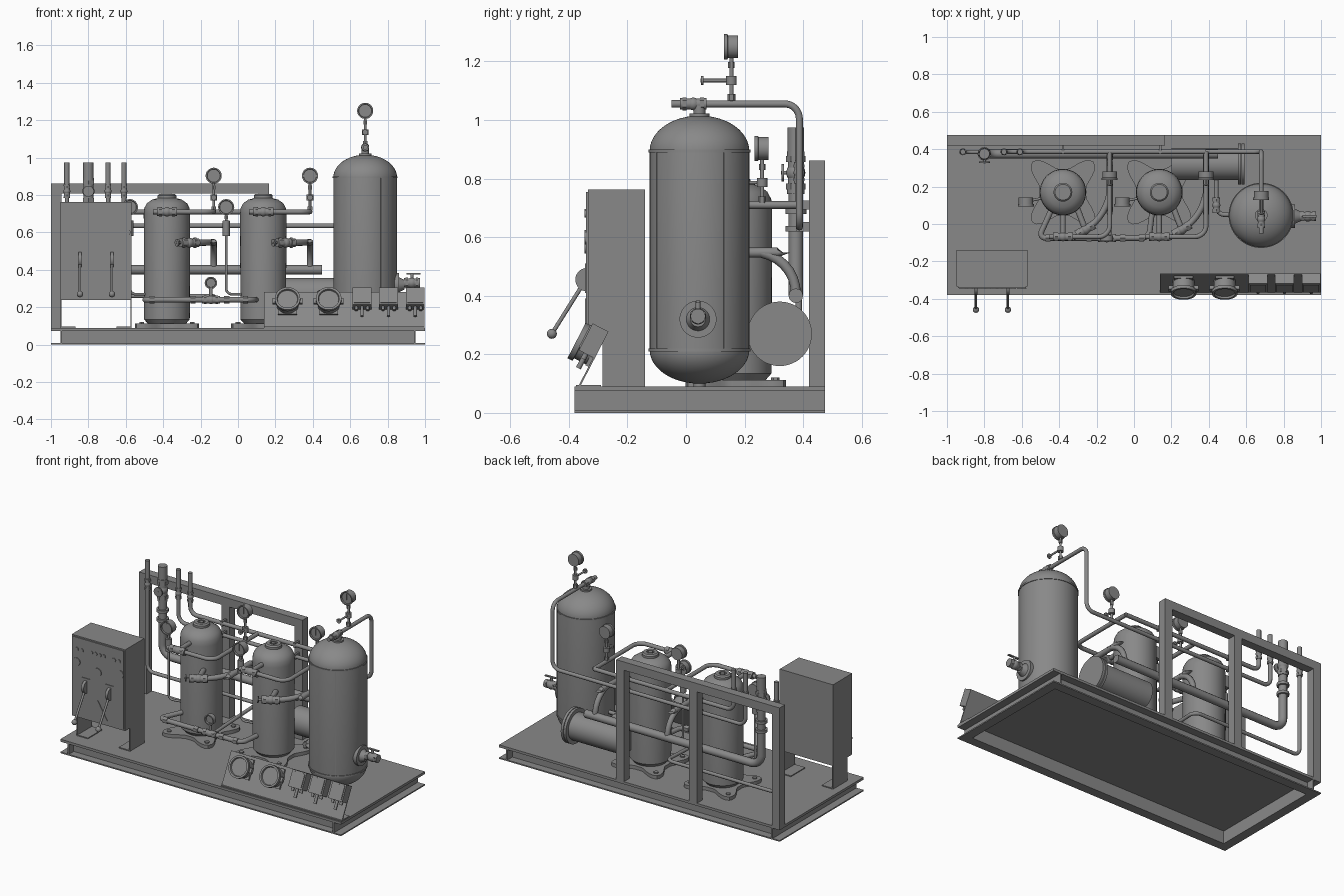
import bpy, bmesh, math
from mathutils import Vector as V, Matrix

if "Cube" in bpy.data.objects:
    bpy.data.objects.remove(bpy.data.objects["Cube"])

def finish(name, bm, M=None):
    if M: bm.transform(M)
    bmesh.ops.recalc_face_normals(bm, faces=bm.faces)
    me = bpy.data.meshes.new(name); bm.to_mesh(me); bm.free()
    ob = bpy.data.objects.new(name, me); bpy.context.collection.objects.link(ob)
    return ob

def box(name, lo, hi, M=None):
    lo, hi = V(lo), V(hi); bm = bmesh.new()
    bmesh.ops.create_cube(bm, size=1, matrix=Matrix.Translation((lo + hi) / 2) @ Matrix.Diagonal((*(hi - lo), 1)))
    return finish(name, bm, M)

def cyl(name, a, b, r, r2=None, seg=28, M=None):
    a, b = V(a), V(b); d = b - a; bm = bmesh.new()
    T = Matrix.Translation((a + b) / 2) @ d.to_track_quat('Z', 'Y').to_matrix().to_4x4()
    bmesh.ops.create_cone(bm, cap_ends=True, segments=seg, radius1=r, radius2=r if r2 is None else r2, depth=d.length, matrix=T)
    return finish(name, bm, M)

def ball(name, p, r):
    bm = bmesh.new()
    bmesh.ops.create_uvsphere(bm, u_segments=20, v_segments=12, radius=r, matrix=Matrix.Translation(p))
    return finish(name, bm)

def lathe(name, prof, origin, seg=64, M=None):
    bm = bmesh.new(); vs = [bm.verts.new((r, 0, z)) for r, z in prof]
    es = [bm.edges.new(p) for p in zip(vs, vs[1:])]
    bmesh.ops.spin(bm, geom=vs + es, axis=(0, 0, 1), cent=(0, 0, 0), steps=seg, angle=math.tau)
    bmesh.ops.remove_doubles(bm, verts=bm.verts, dist=1e-5)
    return finish(name, bm, Matrix.Translation(origin) if M is None else M @ Matrix.Translation(origin))

def extrude(name, pts, depth, M):
    bm = bmesh.new(); f = bm.faces.new([bm.verts.new((x, y, 0)) for x, y in pts])
    g = bmesh.ops.extrude_face_region(bm, geom=[f])['geom']
    bmesh.ops.translate(bm, verts=[v for v in g if isinstance(v, bmesh.types.BMVert)], vec=(0, 0, depth))
    return finish(name, bm, M)

def pipe(name, pts, r, bend=0.045):
    """Round tube along straight runs with rounded corners."""
    pts = [V(p) for p in pts]; path = [pts[0]]
    for a, b, c in zip(pts, pts[1:], pts[2:]):
        k = min(bend, (a - b).length * .95, (c - b).length * .95)
        p, q = b + (a - b).normalized() * k, b + (c - b).normalized() * k
        for i in range(9):
            t = i / 8; w = 1.41 * t * (1 - t)   # rational curve: a true arc for right angles
            path.append((p * (1-t)**2 + b * w + q * t*t) / ((1-t)**2 + w + t*t))
    path.append(pts[-1])
    cu = bpy.data.curves.new(name, 'CURVE'); cu.dimensions = '3D'
    cu.bevel_depth = r; cu.bevel_resolution = 4; cu.use_fill_caps = True
    s = cu.splines.new('POLY'); s.points.add(len(path) - 1)
    for sp, p in zip(s.points, path): sp.co = (*p, 1)
    ob = bpy.data.objects.new(name, cu); bpy.context.collection.objects.link(ob)

def wheel(name, p, d, r=.02):
    p, d = V(p), V(d).normalized()
    cyl(name + "_hub", p - d * .04, p + d * .006, .006, seg=14)
    cyl(name, p - d * .004, p + d * .004, r)

def valve(name, p, axis, r, half=.04, stem=None):
    p, d = V(p), V(axis).normalized()
    cyl(name + "_body", p - d * half, p + d * half, r * 1.3)
    for s in (-1, 1):
        cyl(name + "_union", p + d * s * half * .6, p + d * s * half * .95, r * 1.6, seg=6)
        cyl(name + "_collar", p + d * s * half * .95, p + d * s * half * 1.2, r * 1.4)
    ball(name + "_core", p, r * 1.55)
    if stem: wheel(name + "_wheel", p + V(stem), stem, r * 1.4)

def gauge(name, x, y, z, zb, knob=None):
    F = Matrix.Translation((x, y, z)) @ Matrix.Rotation(math.pi / 2, 4, 'X')
    lathe(name + "_drum", [(0, -.022), (.039, -.022), (.039, .012), (.043, .014), (.043, .026), (.036, .026), (.034, .018), (0, .018)], (0, 0, 0), 40, F)
    box(name + "_pointer", (x - .002, y - .022, z - .01), (x + .002, y - .018, z + .028))
    cyl(name + "_stem", (x, y, zb), (x, y, z - .035), .007, seg=16)
    for f, r, h in ((.12, .014, .022), (.5, .018, .03), (.85, .011, .02)):
        c = zb + (z - .04 - zb) * f
        cyl(name + "_nut", (x, y, c - h / 2), (x, y, c + h / 2), r, seg=6 if f != .5 else 24)
    if knob:
        c = (zb + z - .04) / 2
        wheel(name + "_knob", (x, y - knob, c), (0, -1, 0), .015)
        cyl(name + "_spindle", (x, y, c), (x, y - knob, c), .006, seg=14)

# Base skid: deck and channels opening outward on all four sides
box("deck", (-1, -.38, .082), (1, .475, .09))
for s in (-1, 1):
    box("side_web", (s*.94, -.38, 0), (s*.95, .475, .085))
    for z in (0, .074): box("side_flange", (s*.94, -.38, z), (s, .475, z + .008))
for y, i in ((-.38, 1), (.475, -1)):
    box("long_web", (-.945, y + i*.05, 0), (.945, y + i*.06, .085))
    for z in (0, .074): box("long_flange", (-.945, y, z), (.945, y + i*.06, z + .008))

# Rear pipe frame
for x in (-1, -.41, .11): box("frame_post", (x, .42, .09), (x + .055, .475, .81))
box("frame_beam", (-1, .42, .808), (.165, .475, .862))

# Control cabinet
box("cabinet", (-.95, -.335, .24), (-.57, -.14, .763))
box("cabinet_door", (-.942, -.341, .248), (-.578, -.335, .755))
for x, i in ((-.95, 1), (-.57, -1)):
    box("cabinet_leg", (x, -.285, .09), (x + i*.006, -.14, .24))
    box("cabinet_foot", (x, -.285, .09), (x + i*.08, -.14, .096))
for x in (-.91, -.875, -.645, -.61): cyl("indicator", (x, -.341, .68), (x, -.346, .68), .013)
for x in (-.91, -.60): cyl("selector", (x, -.341, .60), (x, -.346, .60), .025)
for i in range(4): cyl("push_button", (-.805 + i*.03, -.341, .685), (-.805 + i*.03, -.346, .685), .011)
cyl("cabinet_meter", (-.76, -.341, .57), (-.76, -.346, .57), .026)
for x in (-.845, -.674):
    box("switch_plate", (x - .03, -.345, .41), (x + .03, -.341, .51))
    cyl("switch_pivot", (x - .009, -.338, .455), (x + .009, -.338, .455), .04)
    cyl("switch_lever", (x, -.345, .45), (x, -.455, .275), .007, seg=14)
    ball("lever_knob", (x, -.458, .27), .017)
R = Matrix.Translation((-.76, -.341, 0)) @ Matrix.Rotation(math.pi / 2, 4, 'X')
extrude("warning_plate", ((-.07, .275), (.07, .275), (0, .39)), .004, R)

# Sloped operator console
u, n = V((0, .459, .888)), V((0, -.888, .459))
C = Matrix.Translation((0, -.363, .1)) @ Matrix(((1, 0, 0), (0, u.y, n.y), (0, u.z, n.z))).to_4x4()
box("console_plate", (.14, -.008, -.006), (.998, .203, 0), C)
box("console_foot", (.14, -.375, .09), (.998, -.29, .096))
for x in (.265, .485):
    box("meter_back", (x - .05, .065, 0), (x + .05, .187, .012), C)
    lathe("meter_drum", [(.058, 0), (.058, .056), (.068, .058), (.068, .077), (.056, .077), (.053, .066), (0, .066)], (x, .126, 0), 44, C)
    for s in (-1, 1): box("meter_lug", (x + s*.055, .11, .035), (x + s*.08, .14, .055), C)
for x in (.663, .805, .948):
    box("switch_box", (x - .05, .1, 0), (x + .05, .203, .055), C)
    box("switch_cover", (x - .042, .11, .055), (x + .042, .195, .06), C)
    for d in (-.03, 0, .03):
        cyl("cable_gland", (x + d, .1, .028), (x + d, .08 if d else .045, .028), .009, seg=12, M=C)

# Large receiver vessel
X, Y = .68, .046
dome = [(.17 * math.cos(t), math.sin(t)) for t in [i * math.pi / 24 for i in range(13)]]
lathe("receiver_tank", [(max(r, 0), .215 - .115*h) for r, h in dome[::-1]] + [(max(r, 0), .895 + .12*h) for r, h in dome], (X, Y, 0), 72)
for z in (.215, .895): lathe("tank_band", [(.165, z - .005), (.174, z - .005), (.174, z + .005), (.165, z + .005)], (X, Y, 0), 72)
for a in (-60, 30):
    box("tank_seam", (.166, -.003, .22), (.172, .003, .89), Matrix.Translation((X, Y, 0)) @ Matrix.Rotation(math.radians(a), 4, 'Z'))
cyl("tank_pedestal", (X, Y, .09), (X, Y, .105), .02)
# Side outlet
cyl("outlet_pad", (X + .155, Y - .005, .32), (X + .18, Y - .005, .32), .063, seg=40)
cyl("outlet_neck", (X + .18, Y - .005, .32), (X + .21, Y - .005, .32), .04, .026)
valve("outlet_valve", (.93, Y - .005, .33), (1, 0, 0), .018, .035)
cyl("outlet_stem", (.93, Y - .005, .33), (.93, Y - .005, .38), .008, seg=14)
box("outlet_handle", (.9, Y - .012, .376), (.975, Y + .002, .383))
# Top tee, relief valve and gauge
cyl("top_nozzle", (X, Y, 1), (X, Y, 1.05), .02)
cyl("top_flange", (X, Y, 1.01), (X, Y, 1.022), .034)
valve("relief_valve", (X, .025, 1.055), (0, 1, 0), .014, .038)
cyl("relief_cap", (X, -.05, 1.055), (X, -.01, 1.055), .013)
gauge("receiver_gauge", X, .155, 1.25, 1.06, .1)
pipe("receiver_pipe", ((X, .05, 1.055), (X, .387, 1.055), (X, .387, .635), (-.695, .387, .635), (-.695, .387, .97)), .012, .05)

# Twin filter tanks with their pipework
for k, dx in (("left", 0), ("right", .515)):
    x, y = -.38 + dx, .17
    lathe(k + "_filter_tank", [(0, .11), (.10, .11), (.122, .135), (.124, .70), (.121, .73), (.108, .755), (.08, .775), (.05, .783), (.05, .797), (.042, .805), (.022, .805), (.022, .797), (0, .797)], (x, y, 0), 56)
    cyl(k + "_cap_plug", (x, y, .78), (x, y, .805), .015, seg=6)
    star = []
    for i in range(64):
        t = i * math.tau / 64; r = .125 + .105 * ((1 + math.cos(4*t - math.pi)) / 2)**2
        star.append((r * math.cos(t), r * math.sin(t)))
    extrude(k + "_foot_plate", star, .022, Matrix.Translation((x, y, .09)))
    for sx in (-1, 1):
        for sy in (-1, 1): cyl(k + "_foot_bolt", (x + sx*.135, y + sy*.135, .11), (x + sx*.135, y + sy*.135, .12), .014, seg=6)
    # upper run to the rear header
    cyl(k + "_upper_stub", (x, .06, .71), (x, -.065, .71), .014)
    valve(k + "_upper_valve", (x, -.068, .71), (1, 0, 0), .016, .045)
    e = -.13 + dx
    pipe(k + "_upper_pipe", ((x - .075, -.068, .71), (e, -.068, .71), (e, .387, .71)), .013, .06)
    gauge(k + "_upper_gauge", e, .26, .903, .71, .05)
    # middle run sweeping down to the main header
    cyl(k + "_middle_stub", (x + .07, .1, .545), (x + .12, -.03, .545), .016)
    valve(k + "_middle_valve", (x + .12, -.03, .545), (.85, .5, 0), .017, .045)
    wheel(k + "_middle_wheel", (x + .055, -.068, .545), (-.85, -.5, 0), .02)
    pipe(k + "_middle_pipe", ((x + .1, -.04, .545), (e, .045, .545), (e, .2, .548), (e, .375, .548), (e, .375, .4)), .017, .14)
    # small sampling line and gauge
    g = -.578 + dx
    gauge(k + "_lower_gauge", g, .12, .735, .6)
    cyl(k + "_sample_body", (g, .12, .58), (g, .12, .66), .019, seg=12)
    pipe(k + "_sample_pipe", ((g, .12, .6), (g, .12, .27), (x - .1, .14, .27)), .007, .03)

# Lower front manifold with drain handwheel
pipe("lower_manifold", ((-.44, .08, .24), (-.51, -.075, .24), (.08, -.075, .24), (.1, .09, .24)), .015, .04)
for x in (-.46, -.24, -.06, .04): cyl("manifold_union", (x - .014, -.075, .24), (x + .014, -.075, .24), .021, seg=6)
valve("drain_valve", (-.145, -.075, .24), (1, 0, 0), .015, .04)
cyl("drain_stem", (-.145, -.075, .24), (-.145, -.075, .31), .009)
lathe("drain_wheel", [(0, 0), (.033, 0), (.033, .028), (.026, .028), (.024, .018), (0, .018)], (0, 0, 0), 36, Matrix.Translation((-.145, -.062, .33)) @ Matrix.Rotation(math.pi / 2, 4, 'X'))

# Rear headers and risers
pipe("drain_riser", ((-.915, .385, .97), (-.915, .385, .26), (-.13, .385, .26), (-.13, -.075, .24)), .011)
pipe("upper_header", ((-.61, .387, .97), (-.61, .387, .71), (.385, .387, .71)), .013)
pipe("main_header", ((-.8, .375, .97), (-.8, .375, .4), (.45, .375, .4)), .025, .07)
valve("main_valve", (-.8, .375, .82), (0, 0, 1), .021, .06, (0, -.045, 0))
for z in (.62, .68): cyl("main_flange", (-.8, .375, z), (-.8, .375, z + .018), .036)
cyl("main_riser_end", (-.8, .375, .87), (-.8, .375, .975), .028)
for x in (-.915, -.695, -.61):
    valve("riser_valve", (x, .386, .82), (0, 0, 1), .012, .03)
    cyl("riser_end", (x, .386, .86), (x, .386, .975), .014)
for x in (-.38, .14):
    for z in (.635, .71): box("pipe_clamp", (x - .006, .375, z - .016), (x + .006, .43, z + .016))
# Feed branch from the heater into the receiver
pipe("feed_branch", ((.44, .25, .27), (.44, .05, .27), (.53, .05, .27)), .012)
valve("feed_valve", (.44, .1, .27), (0, 1, 0), .014, .035)

# Horizontal heater vessel
cyl("heater_body", (.2, .32, .27), (.57, .32, .27), .086, seg=48)
for a, b in ((.555, .571), (.575, .592)): cyl("heater_flange", (a, .32, .27), (b, .32, .27), .11, seg=48)

# Turn pipes into meshes, smooth round parts and paint everything dark grey
bpy.ops.object.select_all(action='DESELECT')
for o in bpy.data.objects:
    if o.type == 'CURVE': o.select_set(True); bpy.context.view_layer.objects.active = o
bpy.ops.object.convert(target='MESH')
bpy.ops.object.select_all(action='SELECT')
bpy.ops.object.shade_smooth_by_angle(angle=math.radians(35))
paint = bpy.data.materials.new("dark_grey_paint"); paint.diffuse_color = (.25, .25, .25, 1)
for o in bpy.data.objects: o.data.materials.clear(); o.data.materials.append(paint)

for m in bpy.data.materials:
    if m.users and not m.is_grease_pencil:
        m.use_nodes = True
        m.node_tree.nodes["Principled BSDF"].inputs["Base Color"].default_value = m.diffuse_color
